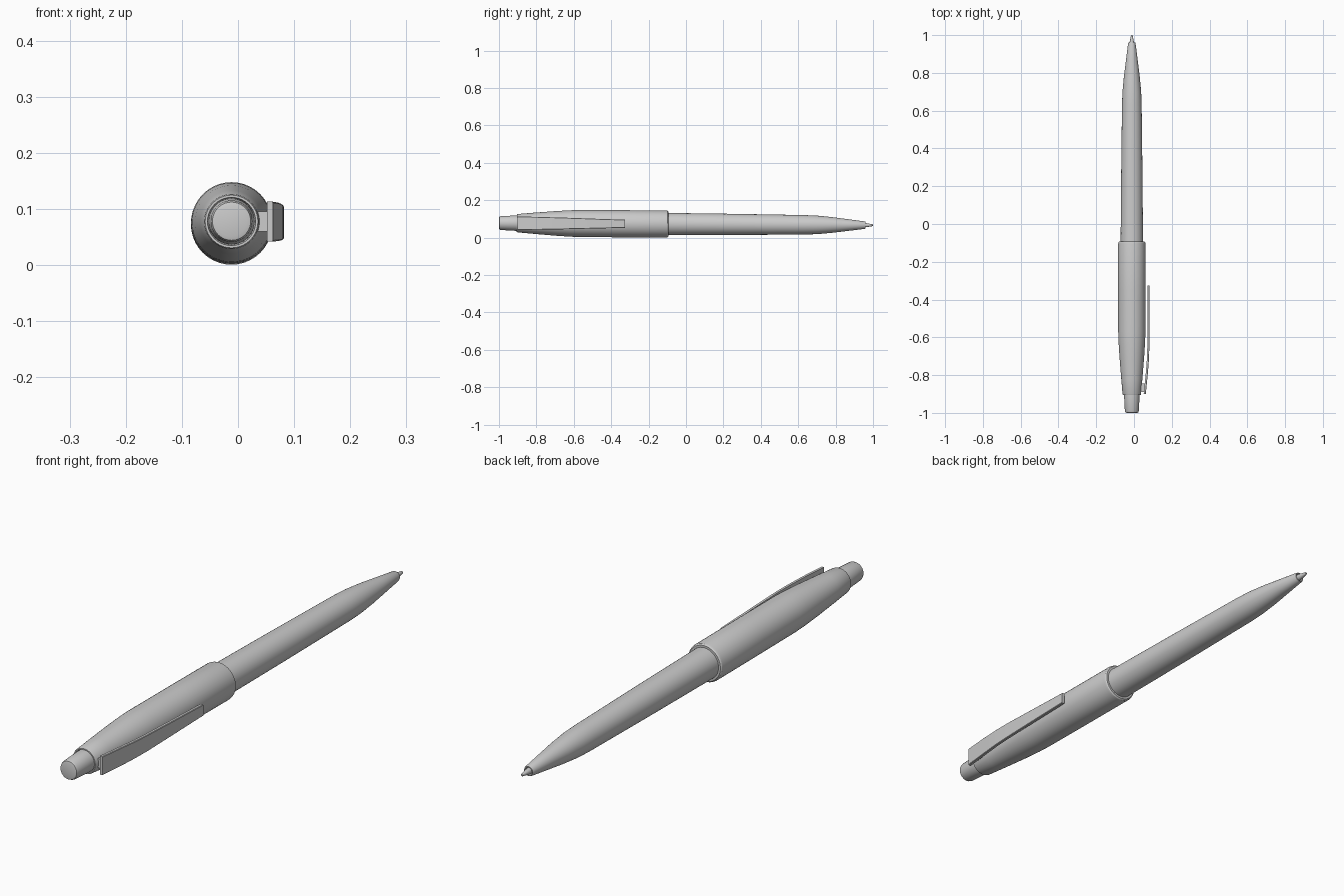
import bpy, bmesh, math
from mathutils import Matrix

if "Cube" in bpy.data.objects:
    bpy.data.objects.remove(bpy.data.objects["Cube"])

# pen axis: runs along y, dips slightly toward the writing tip
POSE = Matrix.Translation((-0.0115, 0, 0.0723)) @ Matrix.Rotation(-0.0057, 4, 'X')
SEGS = 40


def finish(name, bm, angle=25):
    bmesh.ops.recalc_face_normals(bm, faces=bm.faces)
    me = bpy.data.meshes.new(name)
    bm.to_mesh(me)
    bm.free()
    me.transform(POSE)
    ob = bpy.data.objects.new(name, me)
    bpy.context.collection.objects.link(ob)
    bpy.ops.object.select_all(action='DESELECT')
    ob.select_set(True)
    bpy.context.view_layer.objects.active = ob
    bpy.ops.object.shade_smooth_by_angle(angle=math.radians(angle))
    return ob


def loft(name, rings, angle=25):
    """Skin a list of equal-sized point rings and cap both ends."""
    bm = bmesh.new()
    rows = [[bm.verts.new(p) for p in r] for r in rings]
    n = len(rows[0])
    for a, b in zip(rows, rows[1:]):
        for i in range(n):
            j = (i + 1) % n
            bm.faces.new((a[i], a[j], b[j], b[i]))
    bm.faces.new(rows[0])
    bm.faces.new(rows[-1])
    return finish(name, bm, angle)


def lathe(name, profile):
    """Profile is (y, radius) pairs."""
    turns = [2 * math.pi * i / SEGS for i in range(SEGS)]
    return loft(name, [[(r * math.cos(t), y, r * math.sin(t)) for t in turns]
                       for y, r in profile])


# push button at the rear
lathe("push_button", [(-1.0, 0.027), (-0.998, 0.034), (-0.99, 0.037),
                      (-0.91, 0.041), (-0.88, 0.041)])

# upper barrel, tapering to the button, with a softened front rim
lathe("upper_barrel", [(-0.895, 0.041), (-0.905, 0.043), (-0.905, 0.047), (-0.90, 0.049),
                       (-0.82, 0.056), (-0.70, 0.0655), (-0.62, 0.0705), (-0.57, 0.072),
                       (-0.35, 0.0725), (-0.105, 0.0725), (-0.098, 0.071),
                       (-0.094, 0.067), (-0.094, 0.055)])

# lower barrel down to the nose, with a recessed mouth
lathe("lower_barrel", [(-0.12, 0.0595), (0.25, 0.0565), (0.63, 0.052), (0.70, 0.0495),
                       (0.78, 0.042), (0.86, 0.032), (0.955, 0.020), (0.96, 0.018),
                       (0.96, 0.015), (0.95, 0.012)])

# writing tip
lathe("writing_tip", [(0.94, 0.012), (0.965, 0.011), (0.985, 0.007), (0.992, 0.006),
                      (0.998, 0.0045), (1.0, 0.002)])

# clip: (y, outer x, half width), bowed outward then straight
clip = [(-0.90, 0.074, 0.0355), (-0.80, 0.084, 0.0345), (-0.72, 0.0905, 0.0325),
        (-0.65, 0.093, 0.031), (-0.50, 0.0935, 0.0265), (-0.325, 0.0935, 0.0215)]
T = 0.011
loft("pocket_clip", [[(x - T, y, -w), (x - 0.002, y, -w), (x, y, -w + 0.002),
                      (x, y, w - 0.002), (x - 0.002, y, w), (x - T, y, w)]
                     for y, x, w in clip])

# block joining the clip to the upper barrel
loft("clip_mount", [[(x, -0.89, -0.0175), (x, -0.845, -0.0175),
                     (x, -0.845, 0.0175), (x, -0.89, 0.0175)] for x in (0.03, 0.068)])
